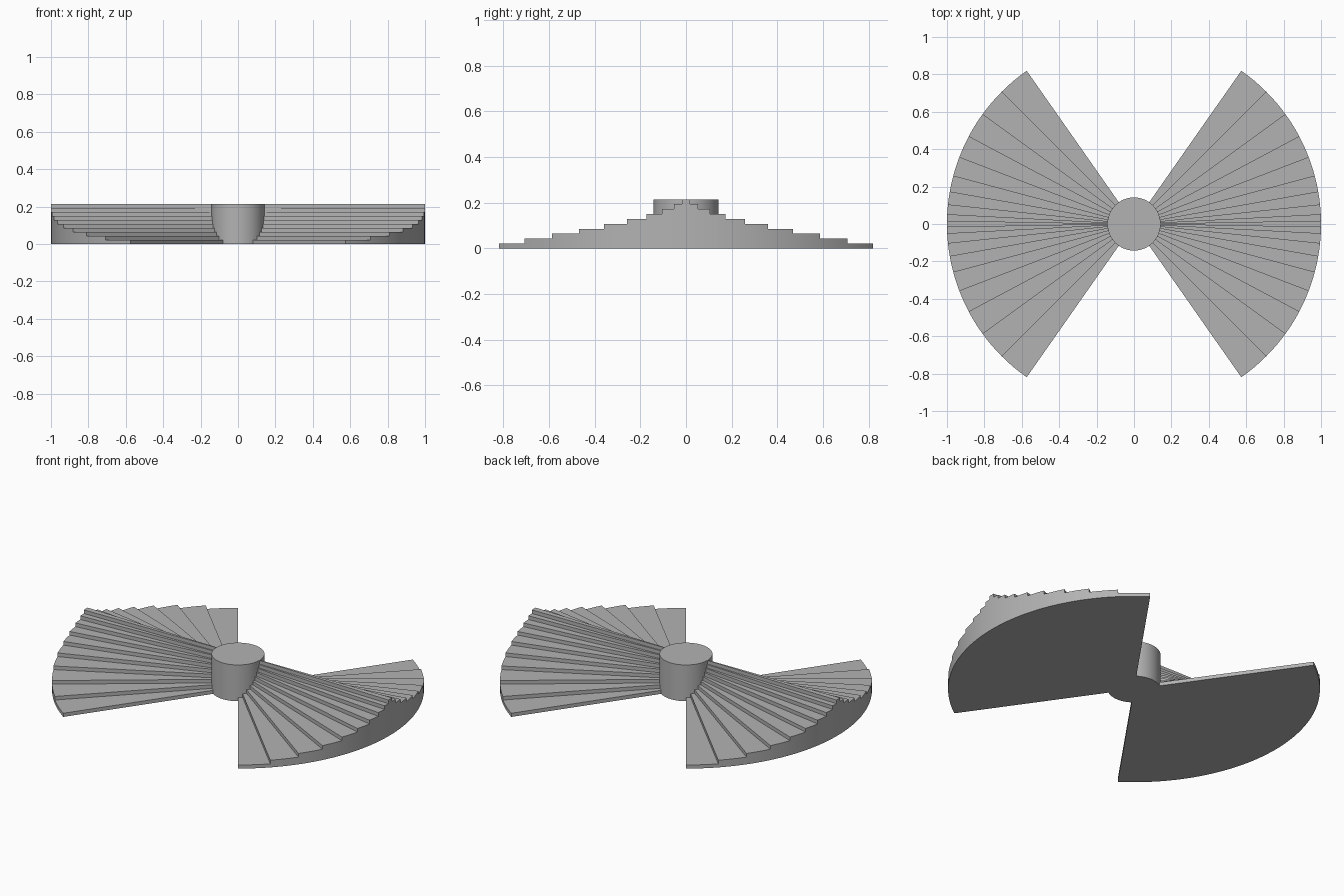
import bpy, bmesh
from math import sin, cos, radians

cube = bpy.data.objects.get("Cube")
if cube:
    bpy.data.objects.remove(cube, do_unlink=True)

LEVELS = 10
HEIGHT = 0.215
STEP = HEIGHT / LEVELS
R_HUB, R_OUT = 0.142, 1.0
# Tread edges widen outwards: 1, 3, 6, 10 ... 55 degrees
EDGES = [k * (k + 1) // 2 for k in range(1, LEVELS + 1)]

grey = bpy.data.materials.new("plain_grey")
grey.use_nodes = True
colour = (0.45, 0.45, 0.45, 1)
grey.diffuse_color = colour
grey.node_tree.nodes["Principled BSDF"].inputs["Base Color"].default_value = colour


def finish(bm, name):
    bmesh.ops.remove_doubles(bm, verts=bm.verts, dist=0.0001)
    bmesh.ops.recalc_face_normals(bm, faces=bm.faces)
    mesh = bpy.data.meshes.new(name)
    bm.to_mesh(mesh)
    bm.free()
    mesh.materials.append(grey)
    obj = bpy.data.objects.new(name, mesh)
    bpy.context.collection.objects.link(obj)
    bpy.ops.object.select_all(action='DESELECT')
    obj.select_set(True)
    bpy.context.view_layer.objects.active = obj
    bpy.ops.object.shade_smooth_by_angle(angle=radians(30))


def level_of(deg):
    """Number of stacked steps at an angle from the wing's middle."""
    return sum(abs(deg) < edge for edge in EDGES)


def stepped_wing(name, heading):
    bm = bmesh.new()

    def point(r, deg, level):
        a = radians(heading + deg)
        return bm.verts.new((r * cos(a), r * sin(a), level * STEP))

    def quad(*corners):
        bm.faces.new([point(*c) for c in corners])

    span = EDGES[-1]
    for a in range(-span, span):
        b, top = a + 1, level_of(a + 0.5)
        # Tread and underside
        for z in (0, top):
            quad((R_HUB, a, z), (R_OUT, a, z), (R_OUT, b, z), (R_HUB, b, z))
        # Curved rim and inner wall
        for z in range(top):
            for r in (R_HUB, R_OUT):
                quad((r, a, z), (r, b, z), (r, b, z + 1), (r, a, z + 1))
    # Risers on both sides of the wing
    for i, edge in enumerate(reversed(EDGES)):
        for a in (-edge, edge):
            quad((R_HUB, a, i), (R_OUT, a, i), (R_OUT, a, i + 1), (R_HUB, a, i + 1))
    finish(bm, name)


stepped_wing("left_stepped_wing", 0)
stepped_wing("right_stepped_wing", 180)

# Central hub
bm = bmesh.new()
bmesh.ops.create_cone(bm, cap_ends=True, segments=360, radius1=R_HUB,
                      radius2=R_HUB, depth=HEIGHT)
bmesh.ops.translate(bm, verts=bm.verts, vec=(0, 0, HEIGHT / 2))
finish(bm, "central_hub")
